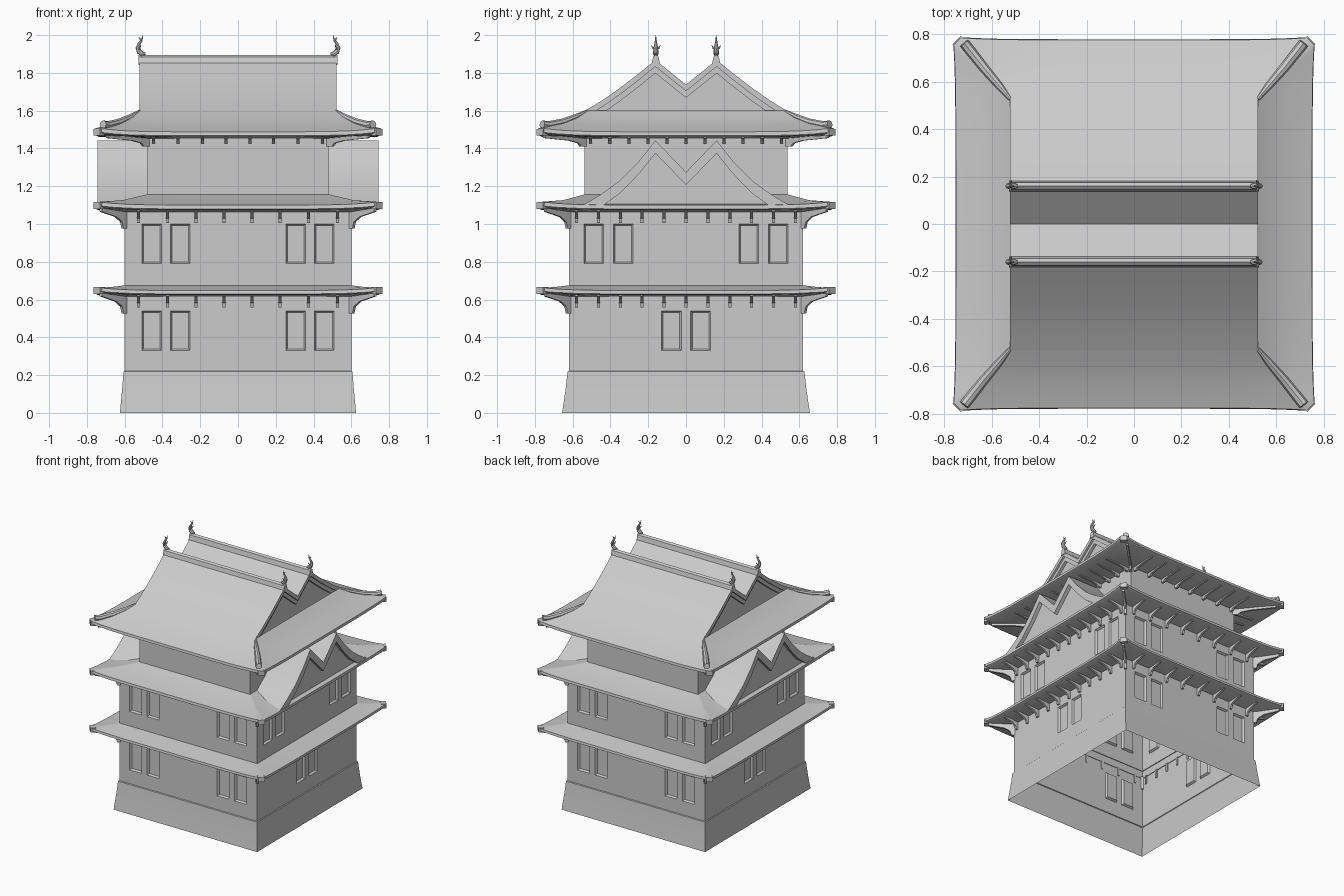
import bpy, bmesh
from math import pi, sin, atan2, radians
from mathutils import Matrix, Vector

cube = bpy.data.objects.get("Cube")
if cube:
    bpy.data.objects.remove(cube, do_unlink=True)

GREY = (0.6, 0.6, 0.6, 1)
stone = bpy.data.materials.new("plain_grey")
stone.use_nodes = True
stone.diffuse_color = GREY
stone.node_tree.nodes["Principled BSDF"].inputs["Base Color"].default_value = GREY

made = []
CORNERS = [(sx, sy) for sx in (-1, 1) for sy in (-1, 1)]


def add(name, data):
    data.materials.append(stone)
    ob = bpy.data.objects.new(name, data)
    bpy.context.collection.objects.link(ob)
    made.append(ob)
    return ob


def finish(name, bm, recalc=False):
    bmesh.ops.remove_doubles(bm, verts=bm.verts, dist=0.0002)
    if recalc:
        bmesh.ops.recalc_face_normals(bm, faces=bm.faces)
    me = bpy.data.meshes.new(name)
    bm.to_mesh(me)
    bm.free()
    return add(name, me)


def quarter(k):
    return Matrix.Rotation(k * pi / 2, 4, 'Z')


def loft(name, rings, steps=14):
    """Skin rectangular rings (half x, half y, z, corner lift, corner cut), top first."""
    bm = bmesh.new()
    loops = []
    for hx, hy, z, lift, cut in rings:
        loop = []
        for k in range(4):
            w, d = (hx, hy) if k % 2 == 0 else (hy, hx)
            for i in range(steps + 1):
                t = sin(pi / 2 * (2 * i / steps - 1))
                rise = lift * abs(t) ** 6
                p = Vector((t * (w - cut), -d - rise * 0.5, z + rise))
                loop.append(bm.verts.new(quarter(k) @ p))
        loops.append(loop)
    n = len(loops[0])
    for a, b in zip(loops, loops[1:]):
        for j in range(n):
            m = (j + 1) % n
            bm.faces.new((a[j], b[j], b[m], a[m]))
    return finish(name, bm)


def wall(name, hx, hy, z0, z1, sill=None, front=(), side=()):
    """Four wall panels with recessed windows."""
    bm = bmesh.new()
    windows = []
    zs = [z0, sill, sill + 0.21, z1] if sill else [z0, z1]
    for k in range(4):
        w, d, mids = (hx, hy, front) if k % 2 == 0 else (hy, hx, side)
        us = sorted([-w, w] + [c + e for c in mids for e in (-0.052, 0.052)])
        for u0, u1 in zip(us, us[1:]):
            for j in range(len(zs) - 1):
                corners = ((u0, zs[j]), (u1, zs[j]), (u1, zs[j + 1]), (u0, zs[j + 1]))
                f = bm.faces.new([bm.verts.new(quarter(k) @ Vector((u, -d, z)))
                                  for u, z in corners])
                if j == 1 and any(abs((u0 + u1) / 2 - c) < 0.01 for c in mids):
                    windows.append(f)
    bm.normal_update()
    if windows:
        bmesh.ops.inset_individual(bm, faces=windows, thickness=0.012, depth=-0.015)
    return finish(name, bm)


def prism(name, upper, lower, x0, x1):
    """Band between two (y, z) profiles, extruded along x."""
    bm = bmesh.new()
    u0, u1, l0, l1 = [[bm.verts.new((x, y, z)) for y, z in prof]
                      for prof in (upper, lower) for x in (x0, x1)]
    for i in range(len(upper) - 1):
        for a, b in ((u0, u1), (l0, l1), (u0, l0), (u1, l1)):
            bm.faces.new((a[i], a[i + 1], b[i + 1], b[i]))
    for i in (0, -1):
        bm.faces.new((u0[i], u1[i], l1[i], l0[i]))
    return finish(name, bm, True)


def mirrored(half):
    return [(-y, z) for y, z in half] + half[-2::-1]


def dropped(profile, d, base):
    return [(y, max(z - d, base)) for y, z in profile]


def tube(name, paths, sides=2):
    """Tapered round tubes through (x, y, z, radius) points."""
    cu = bpy.data.curves.new(name, 'CURVE')
    cu.dimensions = '3D'
    cu.bevel_depth = 1
    cu.bevel_resolution = sides
    cu.use_fill_caps = True
    for path in paths:
        sp = cu.splines.new('POLY')
        sp.points.add(len(path) - 1)
        for p, (x, y, z, r) in zip(sp.points, path):
            p.co = (x, y, z, 1)
            p.radius = r
    return add(name, cu)


BRACKET = [(-0.05, -1), (0.12, -1), (0.18, -0.6), (0.4, -0.3), (1, 0), (1, 0.3), (-0.05, 0.1)]


def brackets(name, hx, hy, z, xs, ys, reach, drop):
    """Eave brackets along all walls, with a larger one on each corner."""
    bm = bmesh.new()
    places = []
    for k in range(4):
        d, us = (hy, xs) if k % 2 == 0 else (hx, ys)
        places += [(quarter(k) @ Matrix.Translation((u, -d, z)), reach, drop) for u in us]
    for sx, sy in CORNERS:
        turn = Matrix.Rotation(atan2(sx, -sy), 4, 'Z')
        at = Matrix.Translation((sx * (hx - 0.005), sy * (hy - 0.005), z))
        places.append((at @ turn, reach * 1.55, drop * 1.5))
    for m, r, h in places:
        sides = [[bm.verts.new(m @ Vector((e, -p * r, q * h))) for p, q in BRACKET]
                 for e in (-0.008, 0.008)]
        a, b = sides
        bm.faces.new(a)
        bm.faces.new(b[::-1])
        for i in range(len(a)):
            bm.faces.new((a[i - 1], a[i], b[i], b[i - 1]))
    return finish(name, bm, True)


def corner_caps(name, z):
    """Small blocks closing the eave corners."""
    bm = bmesh.new()
    for sx, sy in CORNERS:
        m = (Matrix.Translation((sx * 0.733, sy * 0.76, z))
             @ Matrix.Rotation(atan2(sx, -sy), 4, 'Z')
             @ Matrix.Diagonal((0.05, 0.04, 0.036, 1)))
        bmesh.ops.create_cube(bm, size=1, matrix=m)
    return finish(name, bm)


# Foundation and walls
loft("foundation", [(0.6, 0.62, 0.222, 0, 0), (0.606, 0.627, 0.218, 0, 0),
                    (0.614, 0.638, 0.12, 0, 0), (0.625, 0.656, 0, 0, 0)], 2)
WIN_X = (-0.457, -0.305, 0.305, 0.457)
wall("lower_wall", 0.6, 0.62, 0.22, 0.64, 0.33, WIN_X, (-0.077, 0.077))
wall("middle_wall", 0.6, 0.62, 0.64, 1.08, 0.79, WIN_X, (-0.488, -0.333, 0.333, 0.488))
wall("upper_wall", 0.48, 0.537, 1.13, 1.47)

# Skirt roofs
loft("lower_roof", [(0.595, 0.615, 0.676, 0, 0), (0.67, 0.695, 0.662, 0.004, 0),
                    (0.75, 0.775, 0.648, 0.014, 0.02), (0.752, 0.778, 0.63, 0.014, 0.02),
                    (0.74, 0.765, 0.624, 0.012, 0.02), (0.595, 0.615, 0.615, 0, 0)])
loft("middle_roof", [(0.475, 0.532, 1.158, 0, 0), (0.61, 0.65, 1.122, 0.004, 0),
                     (0.75, 0.775, 1.1, 0.016, 0.02), (0.752, 0.778, 1.08, 0.016, 0.02),
                     (0.74, 0.765, 1.074, 0.012, 0.02), (0.595, 0.615, 1.063, 0, 0)])
loft("top_roof_skirt", [(0.52, 0.53, 1.602, 0, 0), (0.58, 0.6, 1.562, 0, 0),
                        (0.65, 0.67, 1.526, 0.006, 0), (0.75, 0.775, 1.488, 0.018, 0.02),
                        (0.752, 0.778, 1.468, 0.018, 0.02), (0.74, 0.765, 1.462, 0.014, 0.02),
                        (0.475, 0.532, 1.452, 0, 0)])
for label, z in (("lower", 0.648), ("middle", 1.098), ("top", 1.486)):
    corner_caps(label + "_eave_caps", z)

# Eave brackets
X_ROW = [s * v for v in (0.075, 0.222, 0.373, 0.527) for s in (-1, 1)]
Y_ROW = [i * 0.116 for i in range(-5, 6)]
brackets("lower_brackets", 0.6, 0.62, 0.617, X_ROW, Y_ROW, 0.12, 0.06)
brackets("middle_brackets", 0.6, 0.62, 1.065, X_ROW, Y_ROW, 0.12, 0.06)
brackets("upper_brackets", 0.48, 0.537, 1.455, [v * 0.85 for v in X_ROW],
         [v * 0.87 for v in Y_ROW], 0.2, 0.03)

# Twin-peaked top roof with stepped gable ends
top = mirrored([(0.53, 1.602), (0.44, 1.657), (0.35, 1.72), (0.25, 1.797),
                (0.162, 1.868), (0, 1.738)])
levels = [dropped(top, d, 1.55) for d in (0, 0.035, 0.07)]
floor = dropped(top, 1, 1.55)
prism("top_roof", levels[0], levels[1], -0.522, 0.522)
prism("top_gable_trim", levels[1], levels[2], -0.507, 0.507)
prism("top_gable_wall", levels[2], floor, -0.485, 0.485)

# Twin-peaked side gables on the middle roof
small = mirrored([(0.545, 1.1), (0.45, 1.157), (0.35, 1.23), (0.25, 1.332),
                  (0.162, 1.442), (0, 1.275)])
inner = dropped(small, 0.068, 1.09)
for label, s in (("left", 1), ("right", -1)):
    prism(label + "_gable_roof", small, inner, s * 0.45, s * 0.745)
    prism(label + "_gable_wall", inner, dropped(small, 1, 1.09), s * 0.45, s * 0.715)

# Ridge beams
for label, y in (("front", -0.16), ("back", 0.16)):
    foot = [(y - 0.024, 1.842), (y, 1.842), (y + 0.024, 1.842)]
    cap = [(y - 0.014, 1.885), (y, 1.896), (y + 0.014, 1.885)]
    prism(label + "_ridge", cap, foot, -0.527, 0.527)

# Hip ridges and fish-shaped finials
HIP = [(0.52, 0.525, 1.598, 0.008), (0.57, 0.585, 1.566, 0.016), (0.63, 0.655, 1.538, 0.02),
       (0.69, 0.73, 1.522, 0.022), (0.715, 0.762, 1.527, 0.022)]
BODY = [(0.49, 0, 1.9, 0.007), (0.508, 0, 1.9, 0.014), (0.523, 0, 1.912, 0.014),
        (0.53, 0, 1.933, 0.012), (0.523, 0, 1.955, 0.008), (0.51, 0, 1.972, 0.005),
        (0.503, 0, 2, 0.001)]
TAIL = [(0.513, 0, 1.965, 0.005), (0.518, 0, 1.98, 0.004), (0.526, 0, 1.99, 0.001)]
FINS = [[(0.525, 0, 1.922, 0.006), (0.52, s * 0.016, 1.932, 0.005),
         (0.515, s * 0.024, 1.947, 0.001)] for s in (-1, 1)]
for sx, sy in CORNERS:
    place = ("back_" if sy > 0 else "front_") + ("left_" if sx > 0 else "right_")
    tube(place + "hip_ridge", [[(sx * x, sy * y, z, r) for x, y, z, r in HIP]])
    tube(place + "finial", [[(sx * x, sy * 0.16 + y, z, r) for x, y, z, r in path]
                            for path in [BODY, TAIL] + FINS])

# Turn curves into meshes and shade with sharp edges kept
bpy.ops.object.select_all(action='DESELECT')
for ob in made:
    ob.select_set(True)
bpy.context.view_layer.objects.active = made[-1]
bpy.ops.object.convert(target='MESH')
bpy.ops.object.shade_smooth_by_angle(angle=radians(30))
